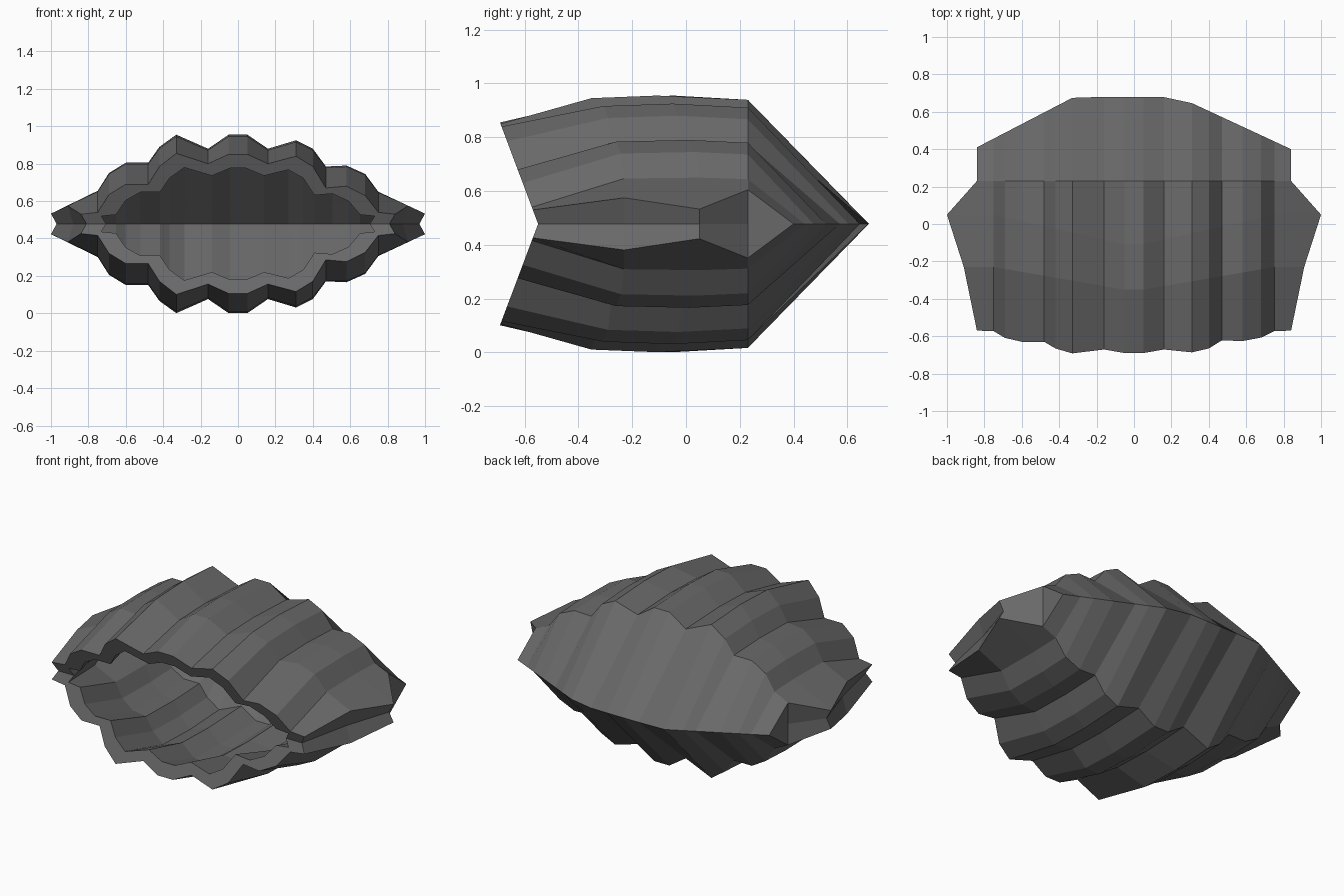
import bpy
import bmesh

cube = bpy.data.objects.get("Cube")
if cube:
    bpy.data.objects.remove(cube)

SEAM = 0.478   # height where the two halves meet
BACK = 0.23    # start of the hinge wedge

# Ribs from right to left: x, height at the widest part, height at the lip
RIBS = [(-.75, .655, .54), (-.69, .75, .635), (-.6, .805, .69), (-.48, .805, .69),
        (-.42, .89, .785), (-.33, .955, .855), (-.16, .88, .80), (-.05, .955, .85),
        (.05, .955, .85), (.16, .88, .80), (.31, .925, .84), (.40, .88, .785),
        (.47, .785, .67), (.58, .79, .68), (.68, .745, .63), (.75, .65, .54)]
HINGE = [(-.84, .41), (-.3, .69), (-.17, .68), (.15, .68), (.28, .66), (.84, .40)]

shell_grey = bpy.data.materials.new("shell_grey")
shell_grey.use_nodes = True
GREY = (0.14, 0.14, 0.14, 1)
shell_grey.diffuse_color = GREY
bsdf = shell_grey.node_tree.nodes["Principled BSDF"]
bsdf.inputs["Base Color"].default_value = GREY
bsdf.inputs["Roughness"].default_value = 0.8


def hinge_y(x):
    for (xa, ya), (xb, yb) in zip(HINGE, HINGE[1:]):
        if x <= xb:
            return ya + (yb - ya) * (x - xa) / (xb - xa)
    return HINGE[-1][1]


def lip_y(z):
    return -.55 - .376 * (z - SEAM)


def rib_line(x, top, lip):
    """One rib from lip to hinge."""
    t = min(abs(x) / .75, 1)
    return [(x, lip_y(lip), lip),
            (x, -.36 + .13 * t, SEAM + (top - SEAM) * .98),
            (x, -.12 + .17 * t, top),
            (x, BACK, SEAM + (top - SEAM) * .967),
            (x, hinge_y(x), SEAM)]


def edge_lines(side):
    """Flared wing edge and the notched seam below it."""
    wing = [(.84, lip_y(.53), .53), (.91, -.23, .575), (1, .05, .533),
            (.84, BACK, .605), (.84, hinge_y(side * .84), SEAM)]
    seam = [(x - inset, y, SEAM) for (x, y, z), inset in zip(wing, (.03, .03, .03, 0, 0))]
    seam[0] = (.81, lip_y(SEAM), SEAM)
    return [[(side * x, y, z) for x, y, z in line] for line in (seam, wing)]


def hollow(line):
    """Inner surface line matching an outer one."""
    inner = []
    for i, (x, y, z) in enumerate(line):
        z = SEAM + (z - SEAM) * (.8 if i == 0 else .85)
        y = lip_y(z) if i == 0 else y
        y = BACK + (y - BACK) * .85 if i == 4 else y
        inner.append((x * .87, y, z))
    return inner


def build_half(name, sign):
    left, right = edge_lines(1), edge_lines(-1)
    outer = right + [rib_line(*r) for r in RIBS] + left[::-1]
    inner = [hollow(line) for line in outer]
    bm = bmesh.new()

    def grid(lines):
        return [[bm.verts.new((x, y, SEAM + sign * (z - SEAM))) for x, y, z in line]
                for line in lines]

    def quad(a, b, c, d, flip):
        bm.faces.new((d, c, b, a) if flip else (a, b, c, d))

    out, inn = grid(outer), grid(inner)
    for j in range(len(out) - 1):
        for i in range(4):
            for g, reverse in ((out, False), (inn, True)):
                quad(g[j][i], g[j + 1][i], g[j + 1][i + 1], g[j][i + 1],
                     reverse != (sign < 0))
        # Lip joining the outer and inner surfaces
        quad(inn[j][0], inn[j + 1][0], out[j + 1][0], out[j][0], sign < 0)
    bmesh.ops.remove_doubles(bm, verts=bm.verts, dist=.0005)
    mesh = bpy.data.meshes.new(name)
    bm.to_mesh(mesh)
    bm.free()
    mesh.materials.append(shell_grey)
    bpy.context.collection.objects.link(bpy.data.objects.new(name, mesh))


build_half("upper_shell", 1)
build_half("lower_shell", -1)
